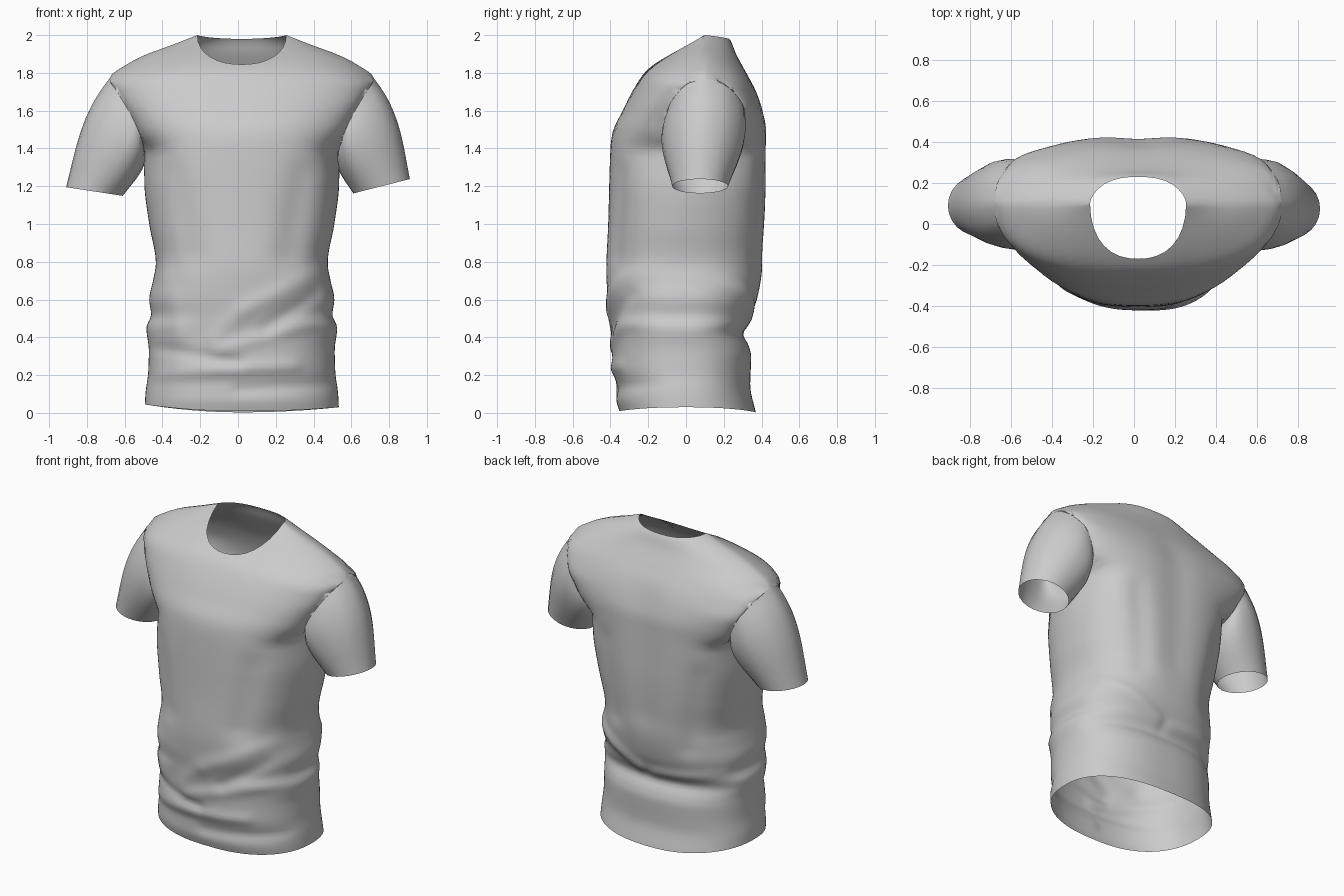
import bpy
from math import sin, cos, pi, exp, hypot

if "Cube" in bpy.data.objects:
    bpy.data.objects.remove(bpy.data.objects["Cube"])

N, LOW, UP = 30, 56, 26      # columns per quadrant, rows below / above chest
CX, CHEST = 0.02, 1.2


def curve(*pts):
    """Monotone smooth interpolation through (z, value) pairs."""
    d = [(b[1] - a[1]) / (b[0] - a[0]) for a, b in zip(pts, pts[1:])]
    m = [d[0]] + [2*a*b/(a+b) if a*b > 0 else 0 for a, b in zip(d, d[1:])] + [d[-1]]

    def f(z):
        z = min(max(z, pts[0][0]), pts[-1][0])
        i = next(k for k in range(len(d)) if z <= pts[k+1][0])
        h = pts[i+1][0] - pts[i][0]
        t = (z - pts[i][0]) / h
        return ((1+2*t)*(1-t)**2*pts[i][1] + t*(1-t)**2*h*m[i]
                + t*t*(3-2*t)*pts[i+1][1] + t*t*(t-1)*h*m[i+1])
    return f


# Silhouettes by height: half width, front and back depth
width = curve((0, .515), (.1, .51), (.22, .495), (.33, .492), (.45, .505), (.52, .48), (.6, .49),
              (.7, .47), (.79, .455), (1, .49), (1.2, .515), (1.4, .52), (1.5, .55), (1.6, .6),
              (1.7, .66), (1.77, .7), (1.85, .6), (1.9, .5), (1.94, .39), (2, .235))
front = curve((0, -.35), (.08, -.37), (.15, -.37), (.25, -.39), (.4, -.39), (.5, -.4),
              (.62, -.415), (.75, -.422), (1, -.412), (1.4, -.4), (1.48, -.39), (1.6, -.335),
              (1.7, -.285), (1.8, -.22), (1.845, -.17), (1.9, -.09), (2, .07))
back = curve((0, .37), (.15, .34), (.3, .345), (.36, .33), (.42, .3), (.5, .335), (.6, .375),
             (.8, .41), (1.2, .43), (1.5, .43), (1.6, .41), (1.7, .375), (1.8, .32),
             (1.9, .265), (1.98, .23), (2, .2))
# Side edge: exact seam / armhole line, and the broad trend the panel follows towards it
edge_f = curve((0, 0), (.8, 0), (1.2, .05), (1.4, .1), (1.41, .02), (1.44, -.07), (1.5, -.12),
               (1.6, -.1), (1.7, -.04), (1.755, .03), (1.77, .1), (2, .1))
edge_b = curve((0, 0), (.8, 0), (1.2, .05), (1.4, .1), (1.41, .18), (1.44, .26), (1.5, .3),
               (1.6, .31), (1.7, .25), (1.755, .17), (1.77, .1), (2, .1))
base_f = curve((0, 0), (.8, 0), (1.1, -.01), (1.5, -.12), (1.6, -.1), (1.7, -.04),
               (1.78, .01), (1.86, .07), (2, .1))
base_b = curve((0, 0), (.8, 0), (1.1, .08), (1.5, .3), (1.6, .31), (1.7, .25),
               (1.78, .19), (1.86, .13), (2, .1))
power = curve((0, 2.3), (1.2, 2.3), (1.5, 1.5), (2, 1.5))   # roundness of the flanks

# Cloth folds: x0, z0, x1, z1, radius, height
FOLDS_F = [(.46, .76, .05, .55, .05, .014), (0, .52, -.12, .4, .05, .01),
           (.48, .5, -.1, .33, .04, .012), (-.42, .2, .3, .25, .035, .01),
           (-.4, .75, -.32, .42, .06, .014), (-.42, .34, 0, .27, .03, -.012),
           (0, .12, .48, .15, .03, -.01), (.34, 1.25, .27, .85, .08, -.018),
           (-.33, 1.25, -.25, .85, .08, -.014), (.4, .62, .15, .45, .04, -.014)]
FOLDS_B = [(.45, .68, .1, .49, .04, .018), (.0, .47, -.42, .52, .04, .016),
           (.02, 1.6, .02, .9, .12, -.014), (-.34, 1.2, -.26, .7, .06, -.012),
           (.3, 1.3, .25, .8, .06, -.012)]


def fold(x, z, folds):
    total = 0
    for x0, z0, x1, z1, r, h in folds:
        dx, dz = x1 - x0, z1 - z0
        t = min(max(((x-x0)*dx + (z-z0)*dz) / (dx*dx + dz*dz), 0), 1)
        total += h * exp(-(hypot(x-x0-t*dx, z-z0-t*dz) / r)**2)
    return total


def cloth(x, z, is_front):
    """Point on the front or back panel; x is measured from the centre line."""
    w = width(z)
    s = max(-1, min(1, x / w))
    k = max(0, 1 - abs(s)**2.4)**(1/power(z))
    mid, base, edge = [c(z) for c in ((front, base_f, edge_f) if is_front
                                      else (back, base_b, edge_b))]
    f = fold(x + CX, z, FOLDS_F if is_front else FOLDS_B) * min(1, 2*k)
    y = base + (mid-base)*k + (edge-base)*abs(s)**9
    return (CX + s*w, y + (-f if is_front else f), z)


def rim(j, is_front):
    """Upper edge from neck centre (j=0) along neckline, shoulder, armhole to armpit (j=N)."""
    if j <= 8:
        s = sin(j/8 * pi/2)
        c = max(0, 1 - s**2.2)
        return .235*s, 2 - (.155*c**.46 if is_front else .02*c**.75)
    if j <= 18:
        z = 2 - .23*(j-8)/10
    else:
        z = 1.585 + .185*cos(pi*(j-18)/12)
    return width(z), z


def column(j, sx, is_front):
    """One vertical strip of points from the hem up to the rim."""
    s = sin(j/N * pi/2)
    hem = .003 + (.042 if sx < 0 else .027)*s*s + (.008 if is_front else 0)*(1-s)
    pts = [cloth(sx*s*width(z), z, is_front)
           for z in (hem + (CHEST-hem)*i/LOW for i in range(LOW))]
    rx, rz = rim(j, is_front)
    x0 = s*width(CHEST)
    for i in range(UP+1):
        t = 1 - (1 - i/UP)**1.6
        pts.append(cloth(sx*(x0 + (rx-x0)*t), CHEST + (rz-CHEST)*t, is_front))
    return pts


def loft(name, cols):
    """Closed band of columns joined by quads."""
    n, m = len(cols), len(cols[0])
    faces = [(a*m+i, (a+1) % n*m+i, (a+1) % n*m+i+1, a*m+i+1)
             for a in range(n) for i in range(m-1)]
    me = bpy.data.meshes.new(name)
    me.from_pydata([p for c in cols for p in c], [], faces)
    me.update()
    me.shade_smooth()
    ob = bpy.data.objects.new(name, me)
    bpy.context.collection.objects.link(ob)
    # weld the shoulder seams, where front and back edges meet
    weld = ob.modifiers.new("seam", 'WELD')
    weld.merge_threshold = .0005


# Torso: front and back panels as one closed band
loft("torso", [column(j, 1, True) for j in range(N)] +
     [column(j, 1, False) for j in range(N, 0, -1)] +
     [column(j, -1, False) for j in range(N)] +
     [column(j, -1, True) for j in range(N, 0, -1)])

# Sleeves: swept from the armhole to an oval cuff
for name, sx, cuff_y, cuff_z, tilt in (("right_sleeve", 1, .075, 1.2, .038),
                                       ("left_sleeve", -1, .09, 1.172, .023)):
    cols = []
    for k in range(24):
        a = 2*pi*k/24
        is_front = k <= 12
        rx, rz = rim(18 + (k if is_front else 24-k), is_front)
        p = cloth(sx*rx, rz, is_front)
        q = (sx*(.76 + .15*cos(a)), cuff_y - .148*sin(a), cuff_z + tilt*cos(a))
        col = []
        for i in range(15):
            t = i/14
            b = .08*t*(1-t) + .16*t*(1-t)**2
            col.append((p[0] + (q[0]-p[0])*t + sx*b*cos(a),
                        p[1] + (q[1]-p[1])*t - b*.7*sin(a),
                        p[2] + (q[2]-p[2])*t))
        cols.append(col)
    if sx > 0:
        cols.reverse()
    loft(name, cols)
